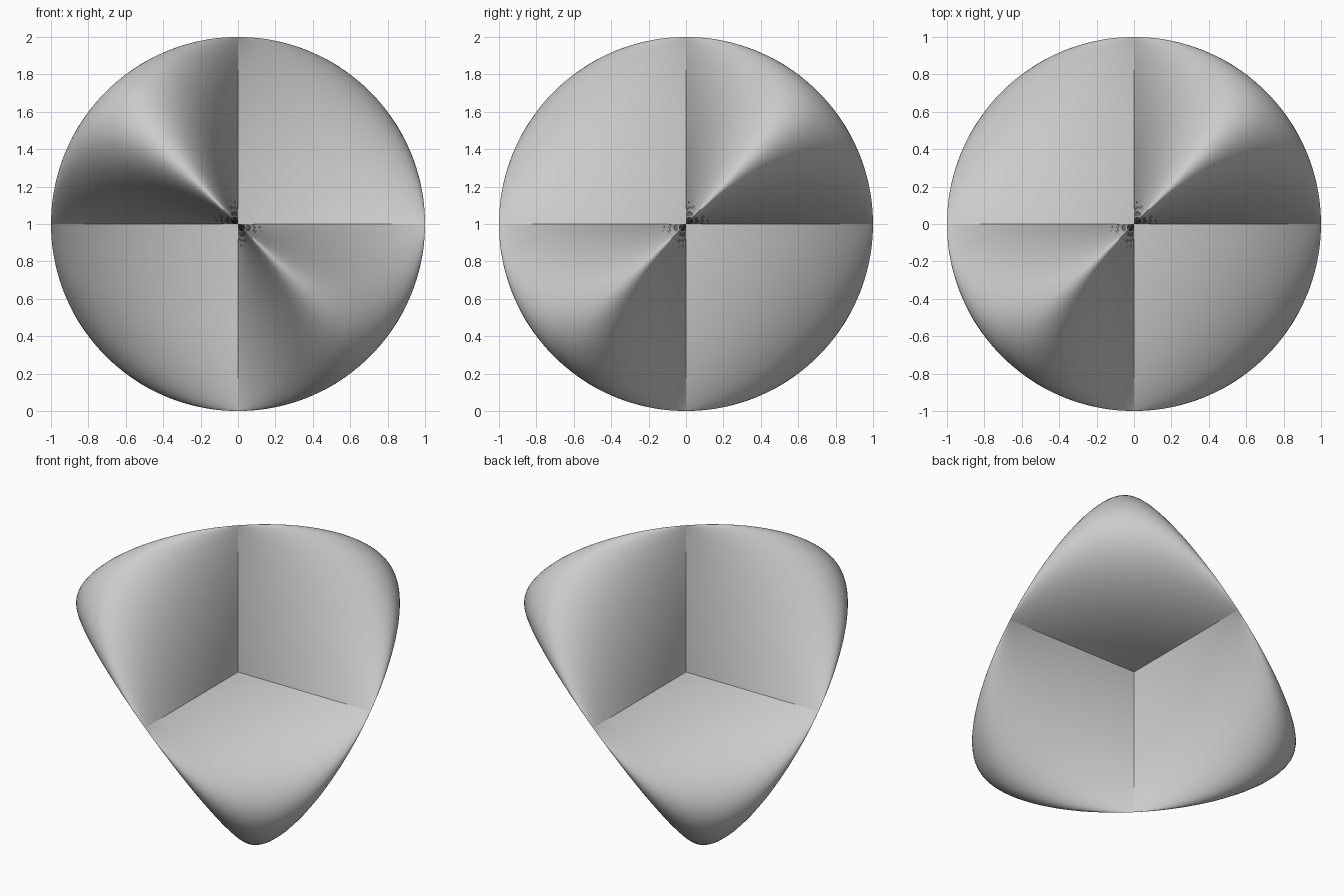
import bpy, bmesh, math
from mathutils import Vector

if "Cube" in bpy.data.objects:
    bpy.data.objects.remove(bpy.data.objects["Cube"], do_unlink=True)

STEPS = 64  # even, so each folded edge has a vertex at its tip

grey = bpy.data.materials.new("plain_grey")
grey.use_nodes = True
colour = (0.6, 0.6, 0.6, 1)
grey.diffuse_color = colour
grey.node_tree.nodes["Principled BSDF"].inputs["Base Color"].default_value = colour


def surface_point(i, j):
    """Map a point of one sphere octant to a lobe of the Steiner surface."""
    a, b, c = Vector((i, j, STEPS - i - j)).normalized()
    return 2 * b * c, 2 * c * a, 2 * a * b


# One lobe: a triangular grid whose three edges fold shut along the axes
bm = bmesh.new()
grid = {(i, j): bm.verts.new(surface_point(i, j))
        for i in range(STEPS + 1) for j in range(STEPS + 1 - i)}
for i in range(STEPS):
    for j in range(STEPS - i):
        bm.faces.new((grid[i, j], grid[i + 1, j], grid[i, j + 1]))
        if i + j < STEPS - 1:
            bm.faces.new((grid[i + 1, j], grid[i + 1, j + 1], grid[i, j + 1]))
bmesh.ops.remove_doubles(bm, verts=bm.verts, dist=1e-5)
bmesh.ops.recalc_face_normals(bm, faces=bm.faces)
mesh = bpy.data.meshes.new("lobe")
bm.to_mesh(mesh)
bm.free()
mesh.materials.append(grey)

# Four lobes: half turns about the three axes, meeting at the centre
half = math.pi
turns = {
    "back_left_top_lobe": (0, 0, 0),
    "front_left_bottom_lobe": (half, 0, 0),
    "back_right_bottom_lobe": (0, half, 0),
    "front_right_top_lobe": (0, 0, half),
}
for name, turn in turns.items():
    lobe = bpy.data.objects.new(name, mesh.copy())
    lobe.rotation_euler = turn
    lobe.location.z = 1
    bpy.context.collection.objects.link(lobe)
    bpy.ops.object.select_all(action="DESELECT")
    lobe.select_set(True)
    bpy.context.view_layer.objects.active = lobe
    bpy.ops.object.shade_smooth_by_angle(angle=math.radians(30))
